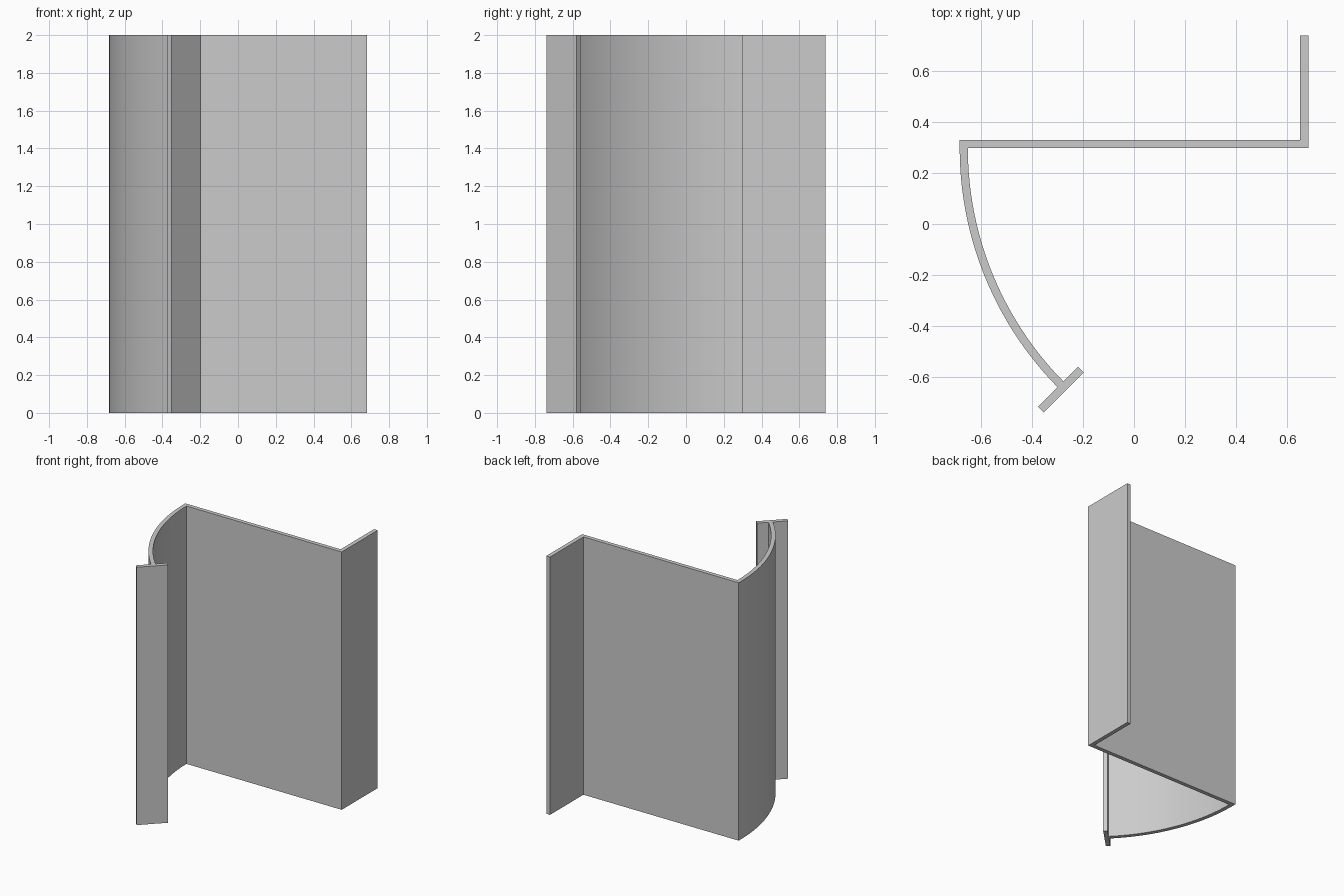
import bpy
import bmesh
from math import sin, cos, radians

if "Cube" in bpy.data.objects:
    bpy.data.objects.remove(bpy.data.objects["Cube"], do_unlink=True)

HEIGHT, THICK = 2.0, 0.032
X, WALL_Y, BACK_Y = 0.682, 0.297, 0.738

grey = bpy.data.materials.new("plain grey")
grey.use_nodes = True
colour = (0.6, 0.6, 0.6, 1)
grey.diffuse_color = colour
grey.node_tree.nodes["Principled BSDF"].inputs["Base Color"].default_value = colour


def extrude_outline(name, points, smooth=False):
    """Raise a closed floor outline to the full height."""
    bm = bmesh.new()
    base = bm.faces.new([bm.verts.new((x, y, 0)) for x, y in points])
    top = bmesh.ops.extrude_face_region(bm, geom=[base], use_keep_orig=True)
    raised = [v for v in top["geom"] if isinstance(v, bmesh.types.BMVert)]
    bmesh.ops.translate(bm, verts=raised, vec=(0, 0, HEIGHT))
    bmesh.ops.recalc_face_normals(bm, faces=bm.faces)
    mesh = bpy.data.meshes.new(name)
    bm.to_mesh(mesh)
    bm.free()
    mesh.materials.append(grey)
    obj = bpy.data.objects.new(name, mesh)
    bpy.context.collection.objects.link(obj)
    if smooth:
        bpy.ops.object.select_all(action="DESELECT")
        obj.select_set(True)
        bpy.context.view_layer.objects.active = obj
        bpy.ops.object.shade_smooth_by_angle(angle=radians(30))
    return obj


# Straight wall with the return at its left end
extrude_outline("wall_with_return", [
    (-X, WALL_Y), (X, WALL_Y), (X, BACK_Y), (X - THICK, BACK_Y),
    (X - THICK, WALL_Y + THICK), (-X, WALL_Y + THICK)])

# Curved wall sweeping an eighth of a circle to the front
OUTER, STEPS = 1.334, 32
centre_x = -X + OUTER


def arc(radius):
    angles = [radians(45 * i / STEPS) for i in range(STEPS + 1)]
    return [(centre_x - radius * cos(a), WALL_Y - radius * sin(a)) for a in angles]


extrude_outline("curved_wall", arc(OUTER) + arc(OUTER - THICK)[::-1], smooth=True)

# Diagonal end plate across the tip of the curve
extrude_outline("end_plate", [
    (-0.376, -0.715), (-0.353, -0.738), (-0.196, -0.581), (-0.219, -0.558)])
